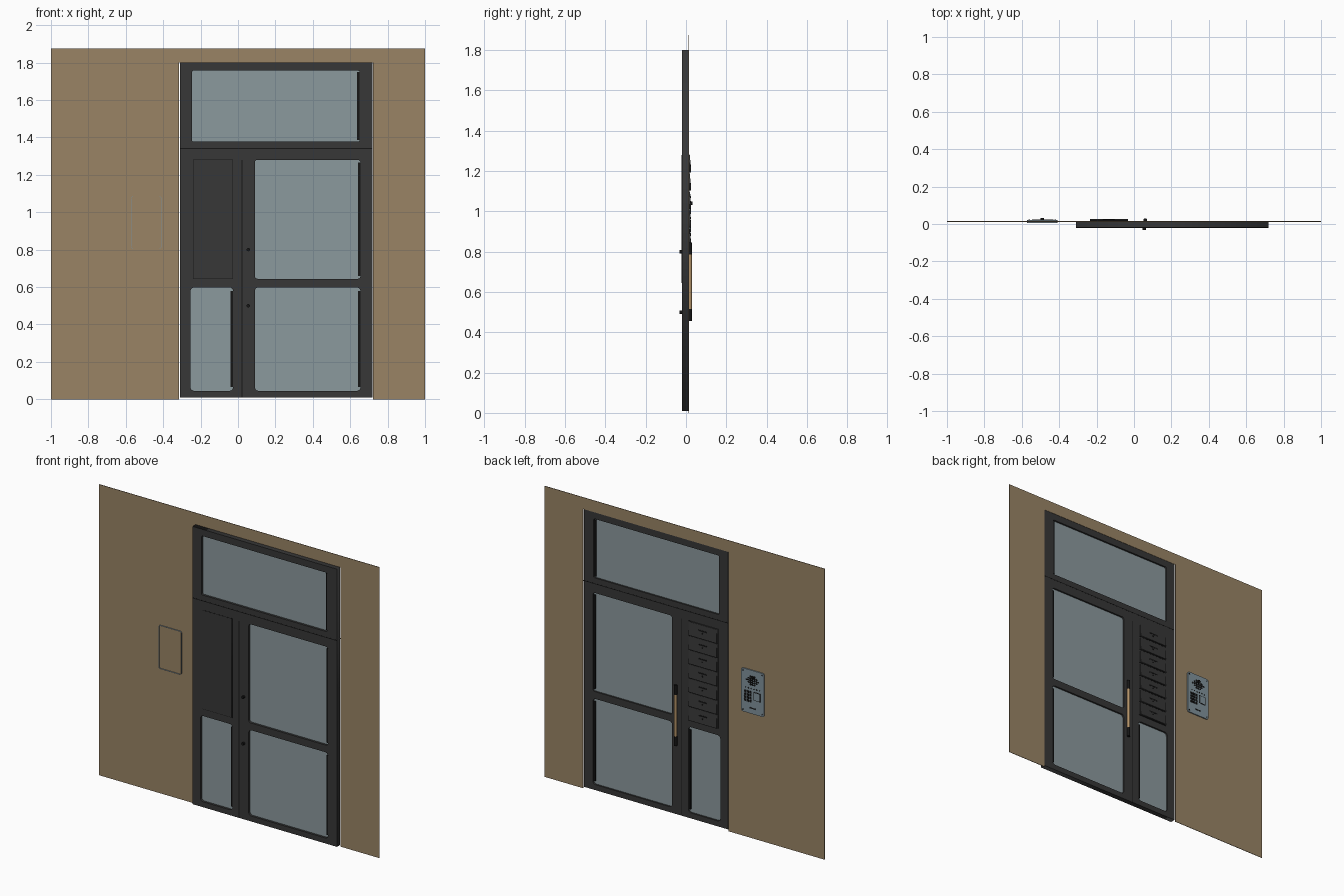
import bpy, bmesh, math
from mathutils import Matrix

cube = bpy.data.objects.get("Cube")
if cube:
    bpy.data.objects.remove(cube, do_unlink=True)


def material(name, r, g, b):
    m = bpy.data.materials.new(name)
    m.use_nodes = True
    m.diffuse_color = (r, g, b, 1)
    m.node_tree.nodes["Principled BSDF"].inputs["Base Color"].default_value = (r, g, b, 1)
    return m


WALL = material("tan wall", 0.32, 0.23, 0.13)
FRAME = material("charcoal metal", 0.038, 0.038, 0.038)
GLASS = material("grey glass", 0.26, 0.32, 0.34)
BLACK = material("black rubber", 0.008, 0.008, 0.008)
STEEL = material("blue grey steel", 0.22, 0.29, 0.33)
WOOD = material("light wood", 0.45, 0.29, 0.14)


def add(name, mesh, mat):
    mesh.materials.clear()
    mesh.materials.append(mat)
    ob = bpy.data.objects.new(name, mesh)
    bpy.context.collection.objects.link(ob)
    return ob


def outline(rect, r):
    """Rounded rectangle points for (x0, x1, z0, z1)."""
    x0, x1, z0, z1 = rect
    if r == 0:
        return [(x0, z0), (x1, z0), (x1, z1), (x0, z1)]
    pts = []
    corners = [(x1 - r, z1 - r), (x0 + r, z1 - r), (x0 + r, z0 + r), (x1 - r, z0 + r)]
    for q, (cx, cz) in enumerate(corners):
        for k in range(6):
            a = math.pi / 2 * (q + k / 5)
            pts.append((cx + r * math.cos(a), cz + r * math.sin(a)))
    return pts


def plate(name, loops, y0, y1, mat):
    """Upright slab between y0 and y1; loops after the first are holes."""
    cu = bpy.data.curves.new(name, "CURVE")
    cu.dimensions = "2D"
    cu.fill_mode = "BOTH"
    cu.extrude = (y1 - y0) / 2
    for pts in loops:
        sp = cu.splines.new("POLY")
        sp.points.add(len(pts) - 1)
        for p, (x, z) in zip(sp.points, pts):
            p.co = (x, z, 0, 1)
        sp.use_cyclic_u = True
    tmp = bpy.data.objects.new("tmp", cu)
    bpy.context.collection.objects.link(tmp)
    dg = bpy.context.evaluated_depsgraph_get()
    mesh = bpy.data.meshes.new_from_object(tmp.evaluated_get(dg))
    bpy.data.objects.remove(tmp, do_unlink=True)
    mesh.transform(Matrix.Translation((0, (y0 + y1) / 2, 0)) @ Matrix.Rotation(math.pi / 2, 4, "X"))
    return add(name, mesh, mat)


def box(name, rect, y0, y1, mat):
    return plate(name, [outline(rect, 0)], y0, y1, mat)


def rod(name, centre, radius, length, axis, mat, sides=20):
    bm = bmesh.new()
    bmesh.ops.create_cone(bm, cap_ends=True, segments=sides, radius1=radius, radius2=radius, depth=length)
    if axis == "Y":
        bm.transform(Matrix.Rotation(math.pi / 2, 4, "X"))
    bm.transform(Matrix.Translation(centre))
    for f in bm.faces:
        f.smooth = len(f.verts) == 4
    for e in bm.edges:
        e.smooth = all(len(f.verts) == 4 for f in e.link_faces)
    mesh = bpy.data.meshes.new(name)
    bm.to_mesh(mesh)
    bm.free()
    return add(name, mesh, mat)


FRONT, BACK = -0.02, 0.013

# Wall with the doorway left open
plate("wall", [[(-1, 0), (-0.315, 0), (-0.315, 1.8), (0.723, 1.8), (0.723, 0),
                (1, 0), (1, 1.875), (-1, 1.875)]], 0.012, 0.015, WALL)

# Frame slab with four glazed openings
panes = {
    "transom": ((-0.246, 0.65, 1.377, 1.757), 0.008),
    "door_upper": ((0.09, 0.655, 0.644, 1.28), 0.015),
    "door_lower": ((0.09, 0.655, 0.045, 0.598), 0.02),
    "side_lower": ((-0.254, -0.026, 0.045, 0.598), 0.02),
}
holes = [outline(rect, r) for rect, r in panes.values()]
plate("door_frame", [outline((-0.31, 0.72, 0.01, 1.8), 0)] + holes, FRONT, BACK, FRAME)

# Glass and the dark seal along one side of each pane
for name, (rect, r) in panes.items():
    x0, x1, z0, z1 = rect
    plate(name + "_glass", [outline(rect, r)], -0.006, 0.002, GLASS)
    box(name + "_seal", (x1 - 0.013, x1, z0 + r, z1 - r), -0.014, 0.009, BLACK)

# Joints between transom, side leaf and door, on both faces
for side, y in (("front", FRONT), ("back", BACK)):
    box(side + "_transom_joint", (-0.31, 0.72, 1.337, 1.342), y - 0.0006, y + 0.0006, BLACK)
    box(side + "_door_joint", (0.019, 0.024, 0.01, 1.28), y - 0.0006, y + 0.0006, BLACK)

# Solid panel on the front of the side leaf
panel = (-0.24, -0.027, 0.642, 1.282)
box("panel_joint", panel, FRONT - 0.0006, FRONT, BLACK)
box("side_panel", (panel[0] + 0.003, panel[1] - 0.003, panel[2] + 0.003, panel[3] - 0.003),
    FRONT - 0.0012, FRONT, FRAME)

# Mailboxes: wedge fronts that lean out towards the bottom
box("mailbox_back", panel, BACK, 0.017, FRAME)
rows = 7
step = (panel[3] - panel[2]) / rows
for i in range(rows):
    z0 = panel[2] + i * step
    door = box(f"mailbox_{i + 1}", (panel[0] + 0.006, panel[1] - 0.006, z0 + 0.003, z0 + step - 0.003),
               0.016, 0.026, FRAME)
    for v in door.data.vertices:
        if v.co.y > 0.02 and v.co.z > z0 + step / 2:
            v.co.y = 0.019
    box(f"mailbox_gap_{i + 1}", (panel[0] + 0.004, panel[1] - 0.004, z0 - 0.002, z0 + 0.003),
        0.016, 0.0185, BLACK)
    box(f"mailbox_slot_{i + 1}", (-0.165, -0.105, z0 + 0.048, z0 + 0.056), 0.018, 0.0235, BLACK)
    rod(f"mailbox_lock_{i + 1}", (-0.133, 0.022, z0 + 0.036), 0.005, 0.006, "Y", BLACK, 10)

# Pull handle on the back, bolted through to the front
rod("handle_grip", (0.06, 0.02, 0.64), 0.009, 0.29, "Z", WOOD)
for name, z, tip in (("upper", 0.8, 0.015), ("lower", 0.5, -0.015)):
    rod(name + "_handle_cap", (0.06, 0.02, z + tip), 0.01, 0.06, "Z", BLACK)
    rod(name + "_handle_post", (0.06, 0.015, z), 0.008, 0.014, "Y", BLACK)
    rod(name + "_front_bolt", (0.055, -0.026, z), 0.009, 0.014, "Y", BLACK)

# Entry phone plate, with its thin rim showing through the wall
phone = (-0.571, -0.409, 0.805, 1.085)
inner = (phone[0] + 0.002, phone[1] - 0.002, phone[2] + 0.002, phone[3] - 0.002)
plate("phone_plate", [outline(phone, 0.012)], 0.015, 0.022, STEEL)
plate("phone_rim", [outline(phone, 0.012), outline(inner, 0.01)], 0.006, 0.0121, STEEL)

# Speaker dots and camera
for row, count in enumerate((3, 5, 7, 5, 3)):
    for k in range(count):
        x = -0.49 + (k - (count - 1) / 2) * 0.014
        rod("speaker_dot", (x, 0.0225, 1.045 - row * 0.013), 0.006, 0.003, "Y", BLACK, 8)
rod("camera", (-0.49, 0.027, 1.04), 0.009, 0.012, "Y", BLACK)

# Indicator row, keypad, card reader and coin-size slot
for k in range(6):
    rod("indicator", (-0.44 - k * 0.02, 0.0225, 0.967), 0.004, 0.003, "Y", BLACK, 8)
for row in range(4):
    for col in range(3):
        x, z = -0.438 - col * 0.019, 0.942 - row * 0.019
        box("keypad_button", (x - 0.007, x + 0.007, z - 0.007, z + 0.007), 0.021, 0.0245, BLACK)
box("reader_edge", (-0.545, -0.497, 0.895, 0.95), 0.021, 0.0235, BLACK)
box("card_reader", (-0.541, -0.501, 0.899, 0.946), 0.021, 0.0245, STEEL)
box("label_slot", (-0.51, -0.47, 0.838, 0.845), 0.021, 0.0235, BLACK)
for x in (phone[0] + 0.012, phone[1] - 0.012):
    for z in (phone[2] + 0.014, phone[3] - 0.014):
        rod("phone_screw", (x, 0.0225, z), 0.004, 0.003, "Y", BLACK, 8)
